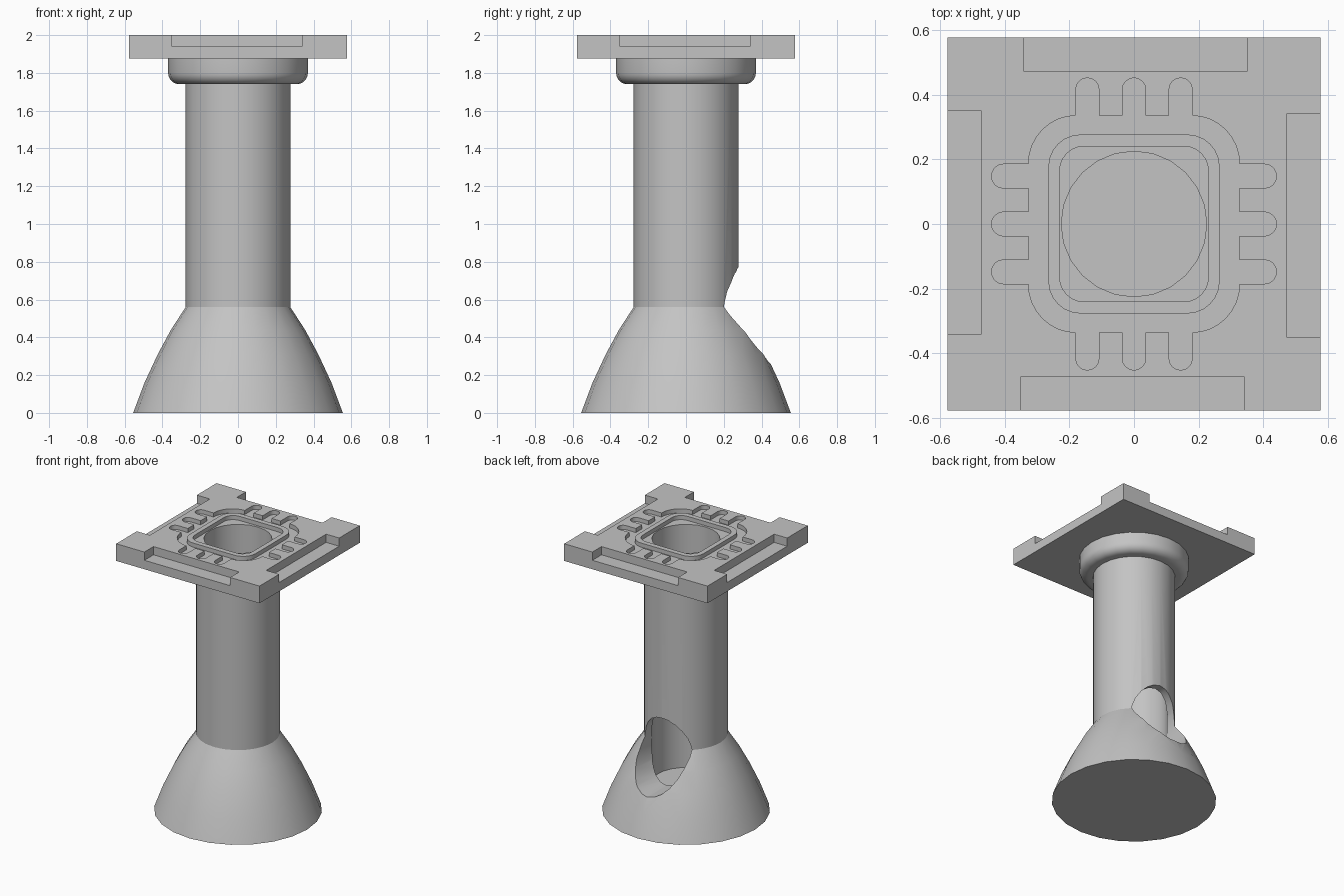
import bpy, bmesh, math
from mathutils import Matrix, Vector

if "Cube" in bpy.data.objects:
    bpy.data.objects.remove(bpy.data.objects["Cube"])

SIDES = 24
TOP, PLATE_BASE, RECESS = 2.0, 1.875, 1.97
BORE = 0.225

grey = bpy.data.materials.new("plain_grey")
grey.use_nodes = True
grey.diffuse_color = (0.55, 0.55, 0.55, 1)
grey.node_tree.nodes["Principled BSDF"].inputs["Base Color"].default_value = (0.55, 0.55, 0.55, 1)


def make(name, bm):
    bmesh.ops.remove_doubles(bm, verts=bm.verts, dist=1e-5)
    bmesh.ops.recalc_face_normals(bm, faces=bm.faces)
    mesh = bpy.data.meshes.new(name)
    bm.to_mesh(mesh)
    bm.free()
    mesh.materials.append(grey)
    obj = bpy.data.objects.new(name, mesh)
    bpy.context.collection.objects.link(obj)
    return obj


def prism(name, outline, z0, z1):
    bm = bmesh.new()
    face = bm.faces.new([bm.verts.new((x, y, z0)) for x, y in outline])
    side = bmesh.ops.extrude_face_region(bm, geom=[face])["geom"]
    moved = [v for v in side if isinstance(v, bmesh.types.BMVert)]
    bmesh.ops.translate(bm, verts=moved, vec=(0, 0, z1 - z0))
    return make(name, bm)


def select(obj):
    bpy.ops.object.select_all(action='DESELECT')
    obj.select_set(True)
    bpy.context.view_layer.objects.active = obj


def cut(obj, cutter):
    mod = obj.modifiers.new("cut", 'BOOLEAN')
    mod.operation, mod.solver, mod.object = 'DIFFERENCE', 'EXACT', cutter
    select(obj)
    bpy.ops.object.modifier_apply(modifier=mod.name)
    bpy.data.objects.remove(cutter)


def arc(cx, cy, r, a0, a1, steps):
    angles = [math.radians(a0 + (a1 - a0) * i / steps) for i in range(steps + 1)]
    return [(cx + r * math.cos(a), cy + r * math.sin(a)) for a in angles]


def rounded_rect(hx, hy, r):
    points = []
    for sx, sy, start in ((1, 1, 0), (-1, 1, 90), (-1, -1, 180), (1, -1, 270)):
        points += arc(sx * (hx - r), sy * (hy - r), r, start, start + 90, 6)
    return points


def circle(r):
    return arc(0, 0, r, 0, 360, SIDES)[:-1]


def box(x0, x1, y0, y1):
    return [(x0, y0), (x1, y0), (x1, y1), (x0, y1)]


# Hollow column with flared foot and rounded collar, turned as one profile
profile = [(0, 0), (0.555, 0), (0.495, 0.16), (0.425, 0.31), (0.355, 0.44), (0.277, 0.56),
           (0.277, 1.74), (0.31, 1.74)]
profile += arc(0.31, 1.80, 0.06, -75, 0, 5)
profile += [(0.37, PLATE_BASE), (BORE, PLATE_BASE), (BORE, 0.2), (0, 0.2)]
bm = bmesh.new()
verts = [bm.verts.new((r, 0, z)) for r, z in profile]
edges = [bm.edges.new(pair) for pair in zip(verts, verts[1:])]
bmesh.ops.spin(bm, geom=verts + edges, cent=(0, 0, 0), axis=(0, 0, 1),
               angle=math.tau, steps=SIDES, use_duplicate=False)
column = make("column", bm)

# Oval opening at the back, leading into the bore
oval = [(x * 0.193, y * 0.255) for x, y in circle(1)]
opening = prism("opening_cutter", oval, 0.05, 0.9)
opening.data.transform(Matrix.Translation((0, 0, 0.515)) @ Matrix.Rotation(-math.pi / 2, 4, 'X'))
cut(column, opening)

# Square top plate with a notch along each edge
plate = prism("top_plate", box(-0.577, 0.577, -0.577, 0.577), PLATE_BASE, TOP)
for k in range(4):
    notch = prism("notch_cutter", box(-0.35, 0.34, -0.8, -0.472), 1.94, TOP + 0.1)
    notch.data.transform(Matrix.Rotation(k * math.pi / 2, 4, 'Z'))
    cut(plate, notch)

# Shallow recess with three round-ended fingers per side
outline = []
for k in range(4):
    quarter = []
    for c in (-0.148, 0, 0.148):
        quarter.append((c - 0.037, 0.335))
        quarter += arc(c, 0.415, 0.037, 180, 0, 8)
        quarter.append((c + 0.037, 0.335))
    quarter += arc(0.185, 0.185, 0.15, 90, 0, 8)[1:-1]
    turn = Matrix.Rotation(-k * math.pi / 2, 2)
    outline += [turn @ Vector(p) for p in quarter]
outline = [(x * 0.975, y) for x, y in outline]
cut(plate, prism("recess_cutter", outline, RECESS, TOP + 0.1))
cut(plate, prism("bore_cutter", circle(BORE), 1.7, 2.2))

# Raised rounded-square rim around the bore
rim = prism("bore_rim", rounded_rect(0.265, 0.277, 0.1), RECESS, TOP)
cut(rim, prism("rim_cutter", rounded_rect(0.23, 0.24, 0.075), 1.9, 2.1))

for obj in (column, plate, rim):
    select(obj)
    bpy.ops.object.shade_smooth_by_angle(angle=math.radians(25))
